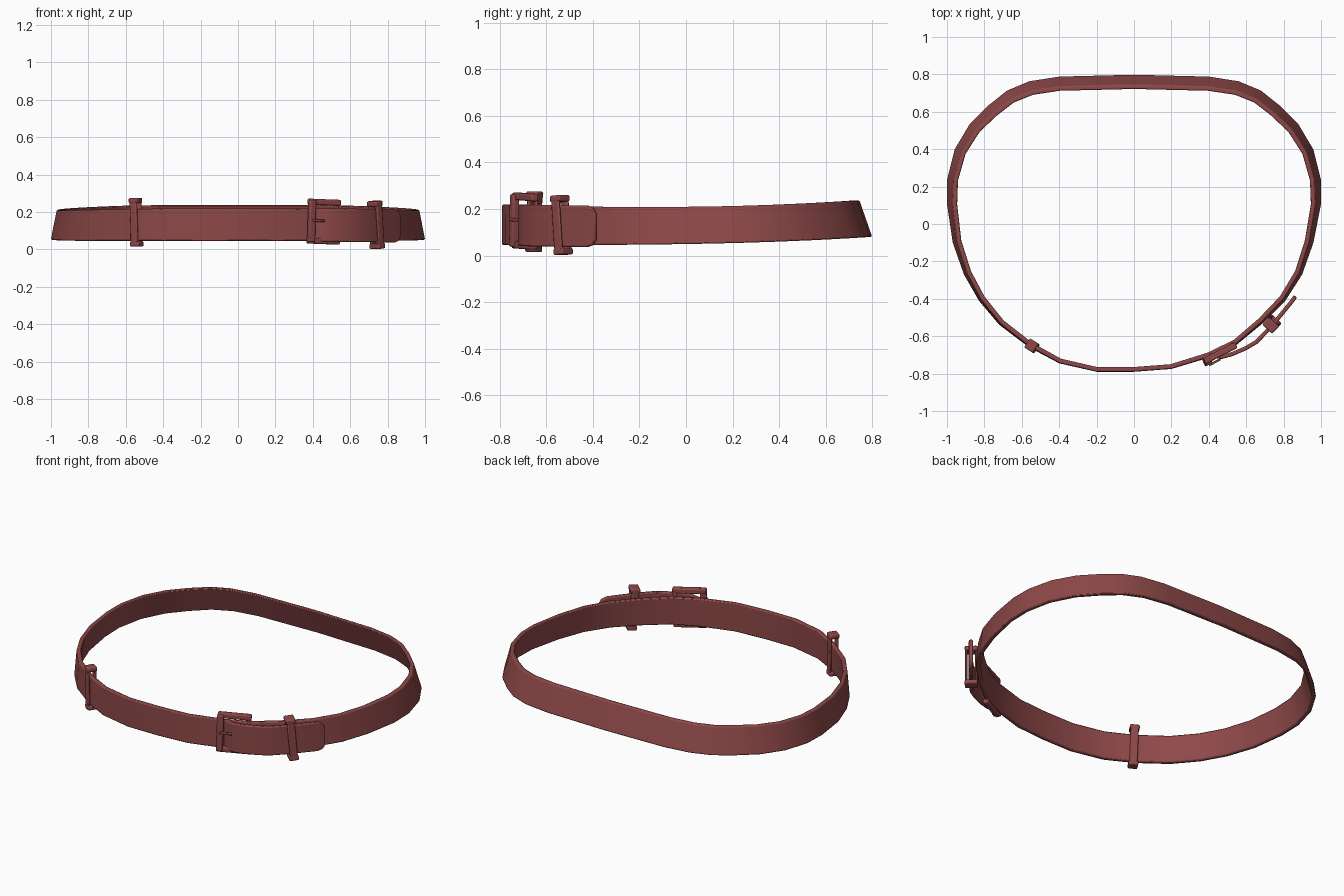
import bpy
import bmesh
from math import radians
from mathutils import Vector, Matrix

old = bpy.data.objects.get("Cube")
if old:
    bpy.data.objects.remove(old, do_unlink=True)

leather = bpy.data.materials.new("reddish brown leather")
leather.use_nodes = True
colour = (0.27, 0.065, 0.065, 1)
leather.diffuse_color = colour
leather.node_tree.nodes["Principled BSDF"].inputs["Base Color"].default_value = colour


def finish(name, bm, bevel, segments=2):
    """Turn a bmesh into a bevelled, smooth shaded leather object."""
    bmesh.ops.recalc_face_normals(bm, faces=bm.faces)
    mesh = bpy.data.meshes.new(name)
    bm.to_mesh(mesh)
    bm.free()
    mesh.materials.append(leather)
    obj = bpy.data.objects.new(name, mesh)
    bpy.context.collection.objects.link(obj)
    mod = obj.modifiers.new("soft edges", "BEVEL")
    mod.width = bevel
    mod.segments = segments
    mod.limit_method = "ANGLE"
    mod.angle_limit = radians(40)
    bpy.ops.object.select_all(action="DESELECT")
    obj.select_set(True)
    bpy.context.view_layer.objects.active = obj
    bpy.ops.object.shade_smooth_by_angle(angle=radians(40))
    return obj


def ribbon(name, path, section, thickness, closed):
    """Sweep a flat strip; section(i, y) gives bottom z, top z and inward lean."""
    bm = bmesh.new()
    count = len(path)
    rings = []
    for i, (x, y) in enumerate(path):
        before = path[i - 1] if closed or i else path[i]
        after = path[(i + 1) % count] if closed or i < count - 1 else path[i]
        along = (Vector(after) - Vector(before)).normalized()
        inward = Vector((-along.y, along.x))
        low, high, lean = section(i, y)
        corners = ((0, low), (lean, high), (lean + thickness, high), (thickness, low))
        rings.append([bm.verts.new((x + inward.x * d, y + inward.y * d, z))
                      for d, z in corners])
    for i in range(count if closed else count - 1):
        a, b = rings[i], rings[(i + 1) % count]
        for k in range(4):
            n = (k + 1) % 4
            bm.faces.new((a[k], b[k], b[n], a[n]))
    if not closed:
        bm.faces.new(rings[0])
        bm.faces.new(rings[-1])
    return finish(name, bm, 0.006)


def bars(name, boxes, location, turn, roll, bevel):
    """Join boxes (centre, size) laid out along the belt, facing local -y."""
    bm = bmesh.new()
    for centre, size in boxes:
        bmesh.ops.create_cube(bm, size=1, matrix=Matrix.Translation(centre) @ Matrix.Diagonal((*size, 1)))
    obj = finish(name, bm, bevel)
    obj.location = location
    obj.rotation_euler = (0, radians(roll), radians(turn))
    return obj


# Belt band: counter-clockwise from the front, mirrored back, slimmer near the buckle
front = [(0, -.79), (.2, -.775), (.4, -.715), (.55, -.645), (.69, -.53),
         (.81, -.41), (.9, -.27), (.96, -.1)]
back = [(1, .1), (1, .24), (.96, .4), (.88, .535), (.78, .635), (.68, .715),
        (.56, .765), (.4, .79)]
right_front = [(-.97, -.1), (-.91, -.27), (-.83, -.41), (-.72, -.54),
               (-.56, -.66), (-.4, -.745), (-.2, -.79)]
band = front + back + [(0, .8)] + [(-x, y) for x, y in reversed(back)] + right_front


def band_section(i, y):
    t = (y + .8) / 1.6
    low = .045 + .035 * t ** 3
    high = .22 - .06 * t + .077 * t * t
    return low, high, .055 * t


ribbon("belt_band", band, band_section, .025, True)

# Overlapping strap end with a rounded tip
strap = [(.4, -.712), (.47, -.722), (.53, -.705), (.6, -.675), (.66, -.64),
         (.74, -.558), (.8, -.485), (.845, -.43), (.863, -.406), (.872, -.392)]
tip = {len(strap) - 2: .01, len(strap) - 1: .035}


def strap_section(i, y):
    cut = tip.get(i, 0)
    drop = .008 * i / len(strap)
    return .042 - drop + cut, .22 - drop - cut, 0


ribbon("strap_end", strap, strap_section, .022, False)


# Keeper loops: two upright faces capped above and below
def keeper(name, location, turn, roll, half, depth):
    boxes = []
    for side in (-1, 1):
        boxes.append(((0, side * depth / 2, 0), (.045, .014, 2 * half - .03)))
        boxes.append(((0, 0, side * (half - .014)), (.055, depth + .016, .028)))
    bars(name, boxes, location, turn, roll, .007)


keeper("right_keeper_loop", (-.545, -.652, .145), -33, -2, .13, .042)
keeper("left_keeper_loop", (.738, -.535, .131), 47, -5, .128, .056)

# Buckle: front bar, upper and lower rails, and a rear bar under the strap
buckle = [((-.078, -.012, 0), (.038, .032, .225)),
          ((.08, .012, 0), (.025, .014, .2))]
for side in (-1, 1):
    buckle.append(((0, 0, side * .104), (.19, .034, .032)))
pose = ((.458, -.692, .148), 27, 2)
bars("buckle_frame", buckle, *pose, .008)
bars("buckle_prong", [((-.045, -.03, .004), (.07, .012, .014))], *pose, .004)
